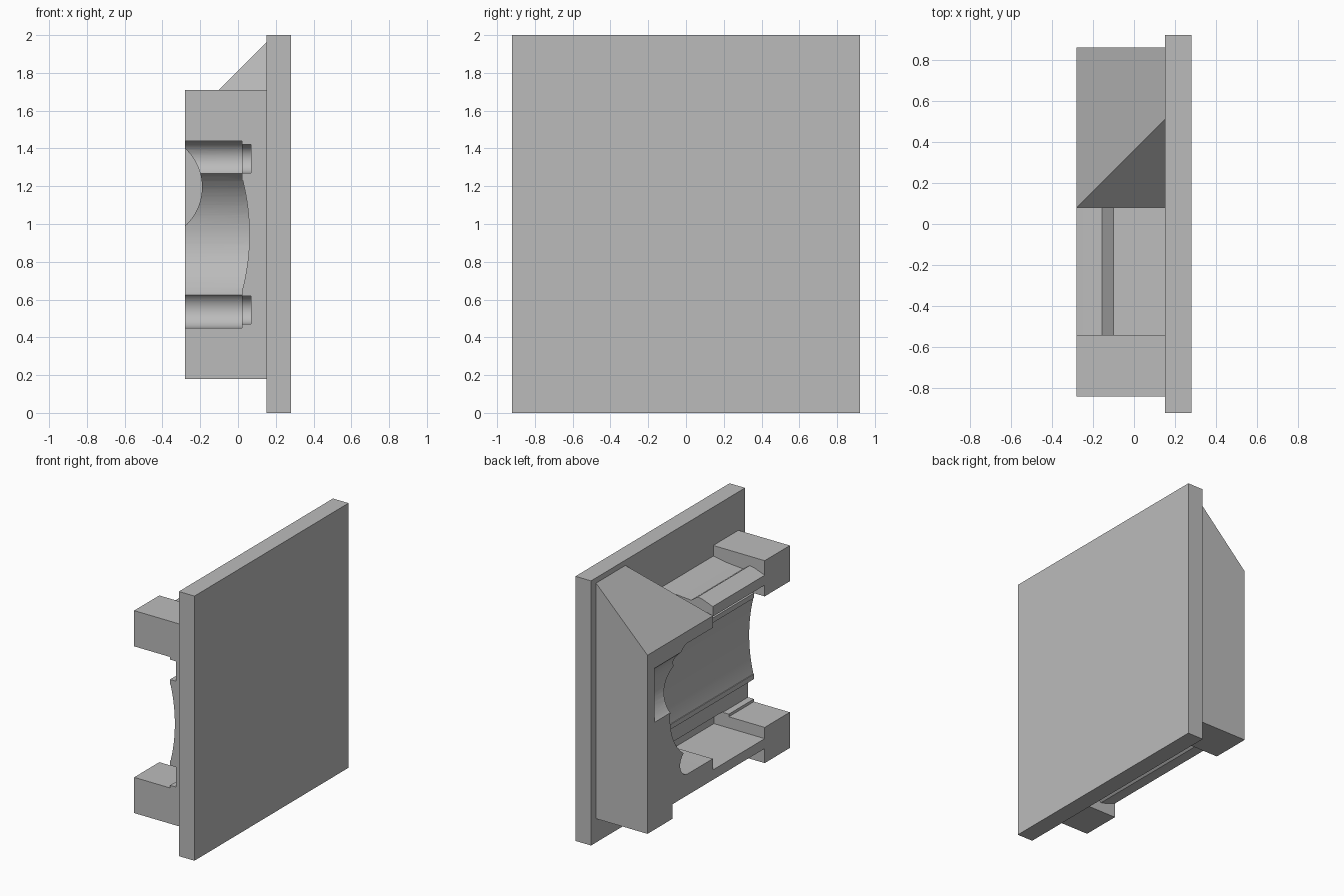
import bpy
import bmesh
from math import cos, sin, pi, radians
from mathutils import Vector

if "Cube" in bpy.data.objects:
    bpy.data.objects.remove(bpy.data.objects["Cube"])

MID = 0.945  # height of the body's centre line

grey = bpy.data.materials.new("plain_grey")
grey.use_nodes = True
grey.diffuse_color = (0.5, 0.5, 0.5, 1)
grey.node_tree.nodes["Principled BSDF"].inputs["Base Color"].default_value = (0.5, 0.5, 0.5, 1)


def prism(name, outline, axis, lo, hi):
    """Extrude an outline along x (points are y, z) or along y (points are x, z)."""
    place = (lambda p, d: (d, p[0], p[1])) if axis == "x" else (lambda p, d: (p[0], d, p[1]))
    bm = bmesh.new()
    ends = [[bm.verts.new(place(p, d)) for p in outline] for d in (lo, hi)]
    n = len(outline)
    for ring in ends:
        bm.faces.new(ring)
    for i in range(n):
        j = (i + 1) % n
        bm.faces.new((ends[0][i], ends[0][j], ends[1][j], ends[1][i]))
    bmesh.ops.recalc_face_normals(bm, faces=bm.faces)
    mesh = bpy.data.meshes.new(name)
    bm.to_mesh(mesh)
    bm.free()
    mesh.materials.append(grey)
    ob = bpy.data.objects.new(name, mesh)
    bpy.context.collection.objects.link(ob)
    return ob


def rect(a0, a1, z0, z1):
    return [(a0, z0), (a1, z0), (a1, z1), (a0, z1)]


def arc(a, z, r, start, end, steps):
    angles = [radians(start + (end - start) * i / steps) for i in range(steps + 1)]
    return [(a + r * cos(t), z + r * sin(t)) for t in angles]


def slot(z, r, end):
    """Channel open at the front with a round inner end."""
    return [(-1, z - r)] + arc(end - r, z, r, -90, 90, 24) + [(-1, z + r)]


def flip(points):
    return [(a, 2 * MID - z) for a, z in points]


def combine(target, tool, operation):
    mod = target.modifiers.new(operation.lower(), "BOOLEAN")
    mod.object, mod.operation, mod.solver = tool, operation, "EXACT"
    bpy.context.view_layer.objects.active = target
    bpy.ops.object.modifier_apply(modifier=mod.name)
    bpy.data.objects.remove(tool)


# Flat face plate
plate = prism("face_plate", rect(-0.92, 0.92, 0, 2), "x", 0.15, 0.28)

# Body: front block plus a taller rear block with a sloped, hipped top
body = prism("mount_body", rect(-0.28, 0.15, 0.18, 1.71), "y", -0.84, 0.08)
rear = prism("rear_block", [(-0.28, 0.18), (0.15, 0.18), (0.15, 1.96), (-0.28, 1.53)],
             "y", 0.0, 0.86)
hip = prism("hip_cut", [(-0.5, 0.95), (1, 2.45), (-0.5, 2.45)], "x", -1, 1)
combine(rear, hip, "DIFFERENCE")
combine(body, rear, "UNION")

# Recesses outside the upper and lower bridges, with a small ridge
ridge = [(0.2, 1.635), (0.15, 1.63), (0.03, 1.61), (-0.1, 1.6), (-0.155, 1.64),
         (-0.2, 1.63), (-0.28, 1.6), (-0.4, 1.6), (-0.4, 1.9), (0.2, 1.9)]
combine(body, prism("top_recess", ridge, "y", -0.54, 0.08), "DIFFERENCE")
combine(body, prism("bottom_recess", flip(ridge), "y", -0.54, 0.56), "DIFFERENCE")

# Main cavity, open at the front and side: straight part and round rear bulge
concave = arc(0.06 - 1.18, MID, 1.18, -15, 15, 32)
combine(body, prism("cavity", rect(-1, 0.375, 0.5, 1.39), "x", -0.5, 0.02), "DIFFERENCE")
bulge = arc(0.19, MID, 0.4, 0, 352.5, 47)
combine(body, prism("bulge", bulge, "x", -0.5, 0.02), "DIFFERENCE")

# Shallow concave floor, trimmed to the cavity outline
floor_cut = prism("floor_cut", [(-0.3, 0.6)] + [p for p in concave if abs(p[1] - MID) < 0.304]
                  + [(-0.3, 1.29)], "y", -1, 0.6)
limit = prism("floor_limit", [(-1, 0.64)] + arc(0.19, MID, 0.4, -49.7, 49.7, 24) + [(-1, 1.25)],
              "x", -0.5, 0.1)
combine(floor_cut, limit, "INTERSECT")
combine(body, floor_cut, "DIFFERENCE")

# Round-ended channels, deeper rails and bridge openings, above and below
for sign in (-1, 1):
    z = MID + sign * 0.4
    combine(body, prism("channel", slot(z, 0.095, 0.47), "x", -0.5, 0.02), "DIFFERENCE")
    combine(body, prism("rail", slot(z, 0.075, 0.45), "x", -0.5, 0.07), "DIFFERENCE")
    inner, outer = MID + sign * 0.47, MID + sign * 0.58
    opening = rect(-0.54, 0.08, min(inner, outer), max(inner, outer))
    combine(body, prism("opening", opening, "x", -0.5, 0.145), "DIFFERENCE")

# Rounded notch in the side of the rear wall
notch = arc(-0.468, 1.195, 0.278, 0, 352.5, 47)
combine(body, prism("notch", notch, "y", 0.3, 0.775), "DIFFERENCE")

# Smooth the round walls, keep the edges sharp
bpy.ops.object.select_all(action="DESELECT")
body.select_set(True)
bpy.context.view_layer.objects.active = body
bpy.ops.object.shade_smooth_by_angle(angle=radians(25))
